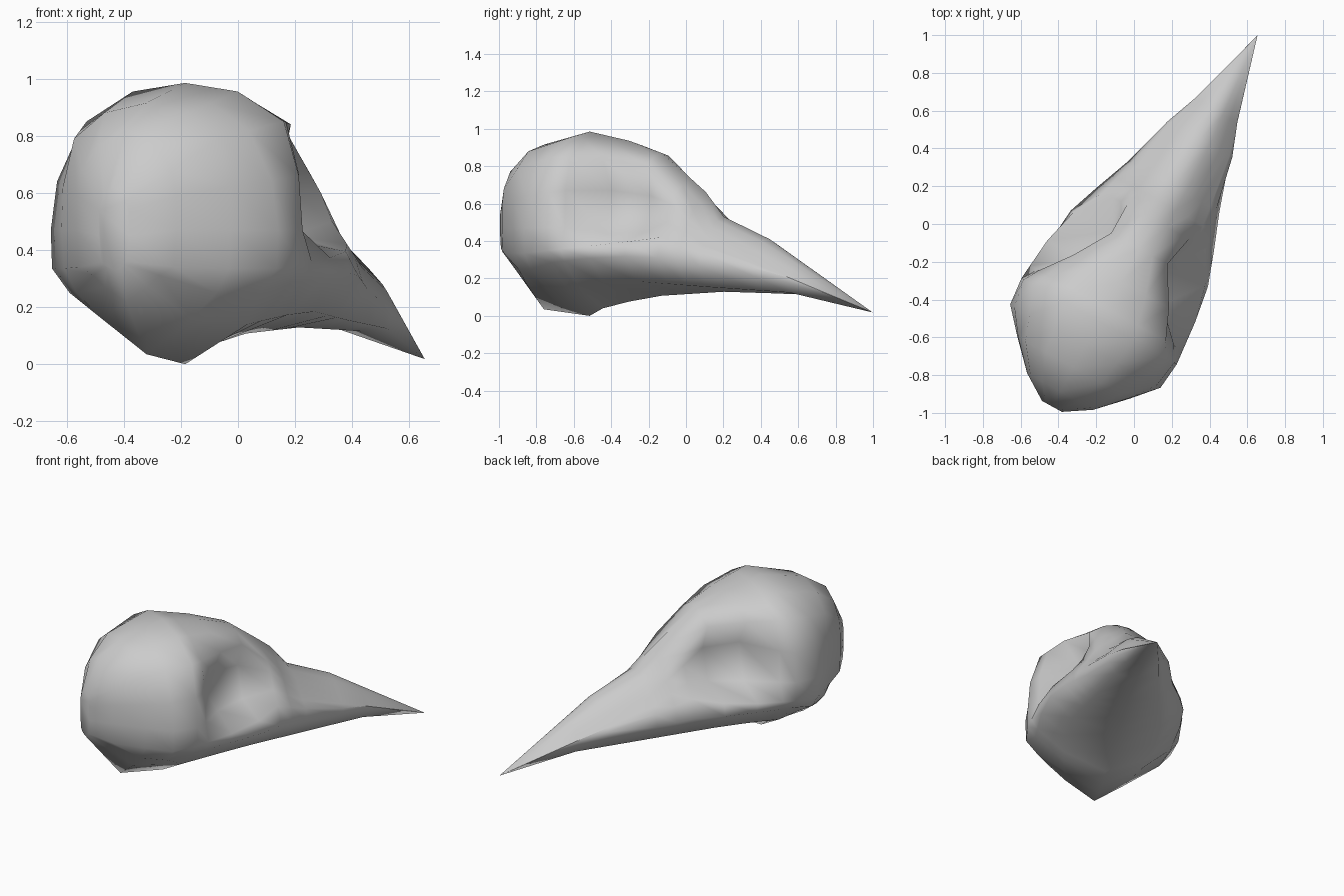
import bpy, bmesh, math
from mathutils import Matrix

# Stations along the skull axis, from the back of the cranium to near the beak tip
STATIONS = [-1.055, -.965, -.82, -.69, -.54, -.46, -.3, -.1, .07, .17, .28, .56, .735]
TIP = (1.19, 0, .018)

# Rails: lengthwise contour lines as (position along axis, half width, height)
CREST = [(-1.055, 0, .62), (-.965, 0, .82), (-.82, 0, .915), (-.54, 0, .985),
         (-.145, 0, .905), (.163, 0, .67), (.28, 0, .53), (.56, 0, .41), TIP]
TEMPLE = [(-1.055, .04, .6), (-.965, .11, .77), (-.82, .17, .88), (-.54, .21, .955),
          (-.3, .15, .91), (-.1, .08, .855), (.17, .07, .61), (.28, .07, .51), (.56, .06, .39), TIP]
BROW = [(-1.055, .05, .57), (-.965, .18, .68), (-.82, .29, .79), (-.54, .395, .85),
        (-.3, .29, .84), (-.1, .17, .8), (.07, .17, .655), (.17, .14, .56),
        (.28, .13, .47), (.56, .12, .34), TIP]
SOCKET_HIGH = [(-1.055, .06, .54), (-.965, .2, .59), (-.82, .335, .62), (-.69, .43, .64),
               (-.54, .455, .66), (-.46, .41, .67), (-.3, .19, .67), (-.1, .11, .64),
               (.07, .205, .6), (.28, .17, .42), (.56, .16, .3), TIP]
SOCKET_LOW = [(-1.055, .06, .45), (-.965, .2, .47), (-.82, .34, .47), (-.69, .455, .47),
              (-.54, .47, .47), (-.46, .42, .47), (-.3, .25, .44), (-.1, .18, .45),
              (.07, .25, .5), (.28, .22, .375), (.56, .18, .28), TIP]
CHEEK = [(-1.055, .05, .36), (-.965, .19, .34), (-.82, .33, .335), (-.69, .45, .335),
         (-.54, .47, .35), (-.17, .435, .385), (.07, .31, .42), (.3, .25, .33),
         (.59, .19, .25), (.735, .13, .21), TIP]
JAW = [(-1.055, .04, .35), (-.82, .28, .25), (-.69, .38, .25), (-.54, .42, .285),
       (-.17, .44, .32), (.07, .355, .31), (.3, .267, .26), (.735, .125, .18), TIP]
UNDER = [(-1.055, .03, .34), (-.82, .18, .16), (-.54, .25, .14), (-.17, .29, .19),
         (.28, .19, .155), (.735, .1, .125), TIP]
KEEL = [(-1.055, 0, .33), (-.82, 0, .035), (-.54, 0, .0), (-.44, 0, .05),
        (-.145, 0, .105), (.3, 0, .13), (.735, 0, .115), TIP]
RAILS = [CREST, TEMPLE, BROW, SOCKET_HIGH, SOCKET_LOW, CHEEK, JAW, UNDER, KEEL]


def sample(rail, u):
    """Half width and height of a rail at axis position u."""
    for a, b in zip(rail, rail[1:]):
        if u <= b[0]:
            t = (u - a[0]) / (b[0] - a[0])
            return a[1] + t * (b[1] - a[1]), a[2] + t * (b[2] - a[2])
    return rail[-1][1:]


# Loft full rings through the rails, mirrored across the midline
bm = bmesh.new()
rings = []
for u in STATIONS:
    half = [sample(r, u) for r in RAILS]
    loop = half + [(-w, z) for w, z in half[-2:0:-1]]
    rings.append([bm.verts.new((w, u, z)) for w, z in loop])
n = len(rings[0])
for a, b in zip(rings, rings[1:]):
    for i in range(n):
        j = (i + 1) % n
        bm.faces.new((a[i], a[j], b[j], b[i]))

# Back of the cranium and beak tip
bm.faces.new(rings[0])
tip = bm.verts.new((TIP[1], TIP[0], TIP[2]))
for i in range(n):
    bm.faces.new((rings[-1][i], rings[-1][(i + 1) % n], tip))
bmesh.ops.recalc_face_normals(bm, faces=bm.faces)

# Turn the beak toward back right and place the skull
turn = Matrix.Rotation(math.radians(-29), 4, 'Z')
bmesh.ops.transform(bm, matrix=turn @ Matrix.Translation((.088, 0, 0)), verts=bm.verts)

mesh = bpy.data.meshes.new("bird_skull")
bm.to_mesh(mesh)
bm.free()
skull = bpy.data.objects.new("bird_skull", mesh)
bpy.context.collection.objects.link(skull)
bpy.context.view_layer.objects.active = skull
skull.select_set(True)
bpy.ops.object.shade_smooth_by_angle(angle=math.radians(100))
